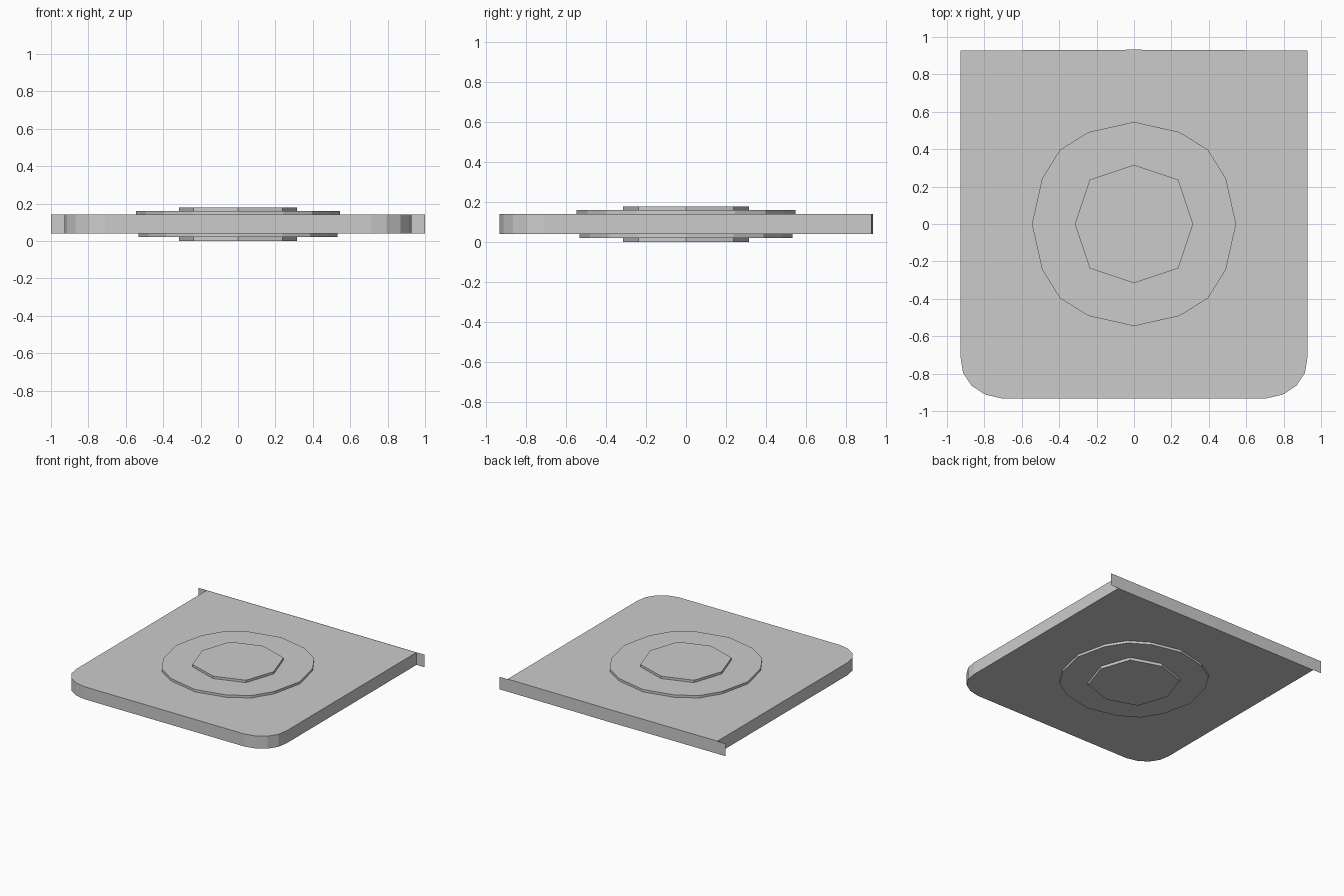
import bpy
import bmesh

if "Cube" in bpy.data.objects:
    bpy.data.objects.remove(bpy.data.objects["Cube"])

grey = bpy.data.materials.new("plain grey")
grey.use_nodes = True
colour = (0.6, 0.6, 0.6, 1)
grey.diffuse_color = colour
shader = next(n for n in grey.node_tree.nodes if n.type == "BSDF_PRINCIPLED")
shader.inputs["Base Color"].default_value = colour


def finish(name, bm):
    mesh = bpy.data.meshes.new(name)
    bm.to_mesh(mesh)
    bm.free()
    mesh.materials.append(grey)
    obj = bpy.data.objects.new(name, mesh)
    bpy.context.collection.objects.link(obj)


def prism(name, outline, bottom, top):
    """Flat-sided solid raised from an outline."""
    bm = bmesh.new()
    base = bm.faces.new([bm.verts.new((x, y, bottom)) for x, y in outline])
    grown = bmesh.ops.extrude_face_region(bm, geom=[base], use_keep_orig=True)
    raised = [v for v in grown["geom"] if isinstance(v, bmesh.types.BMVert)]
    bmesh.ops.translate(bm, verts=raised, vec=(0, 0, top - bottom))
    bmesh.ops.recalc_face_normals(bm, faces=bm.faces)
    finish(name, bm)


def ring(quarter, scale=1):
    """Turn a quarter outline around the centre."""
    points = []
    for _ in range(4):
        points += [(x * scale, y * scale) for x, y in quarter]
        quarter = [(-y, x) for x, y in quarter]
    return points


# Slab with rounded front corners and a slightly bowed back edge
z0, z1 = 0.041, 0.141
half = [(0.71, -0.932), (0.795, -0.912), (0.868, -0.865), (0.914, -0.795),
        (0.928, -0.71), (0.928, 0.928), (0.23, 0.93)]
slab = half + [(0, 0.932)] + [(-x, y) for x, y in reversed(half)]
prism("slab", slab, z0, z1)

# Stepped discs above and below
wide = [(0.546, 0), (0.491, 0.244), (0.396, 0.396), (0.244, 0.491)]
narrow = [(0.316, 0), (0.237, 0.237)]
prism("upper_wide_disc", ring(wide), z1, 0.16)
prism("upper_narrow_disc", ring(narrow), 0.16, 0.179)
prism("lower_wide_disc", ring(wide, 0.975), 0.022, z0)
prism("lower_narrow_disc", ring(narrow), 0, 0.022)

# Thin back strip overhanging both sides
path = [(1, 0.93), (0.23, 0.932), (0, 0.934), (-0.23, 0.932), (-1, 0.93)]
bm = bmesh.new()
low = [bm.verts.new((x, y, z0)) for x, y in path]
high = [bm.verts.new((x, y, z1)) for x, y in path]
for i in range(len(path) - 1):
    bm.faces.new((low[i], low[i + 1], high[i + 1], high[i]))
finish("back_strip", bm)
